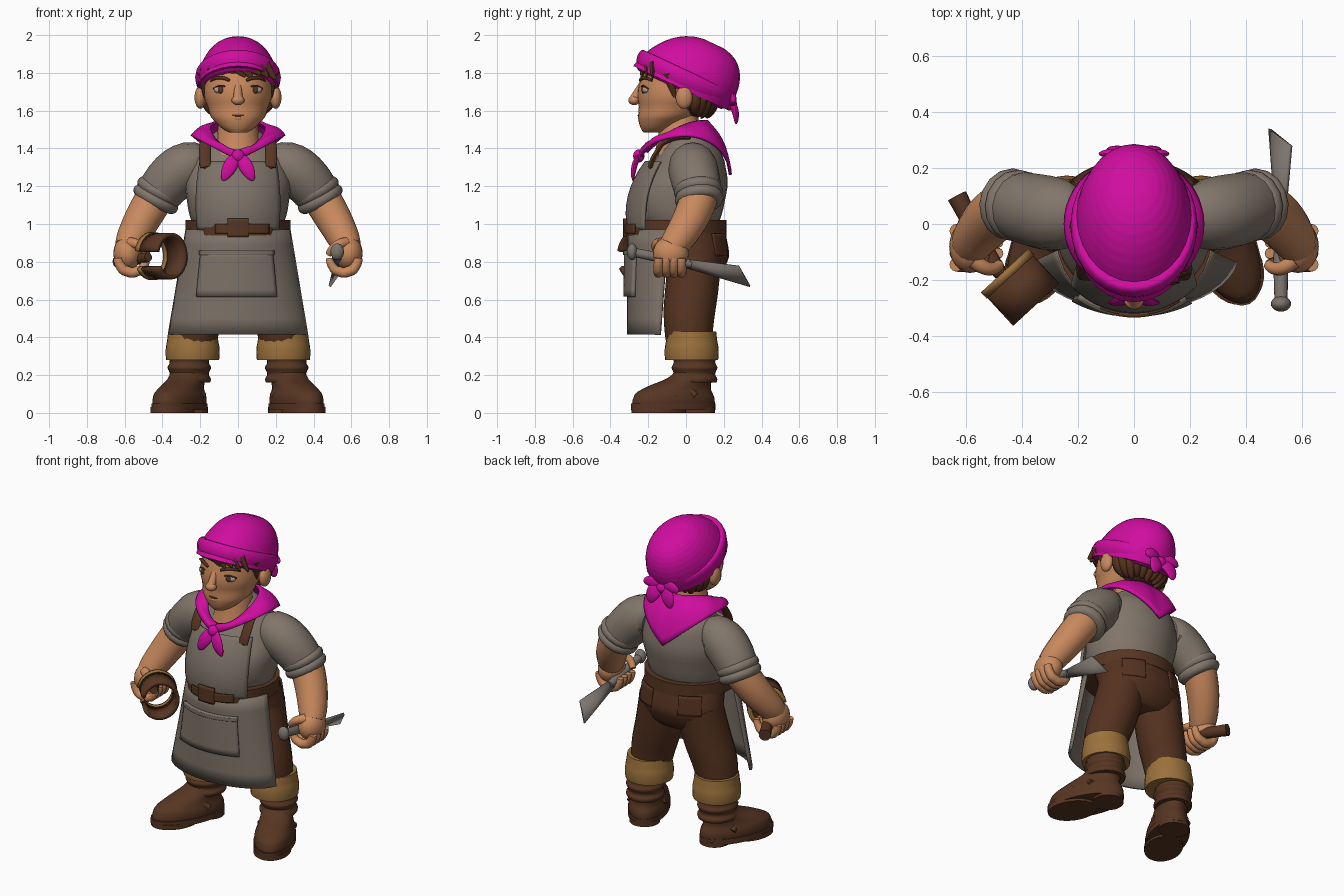
import bpy, bmesh
from math import sin, cos, pi, radians, sqrt
from mathutils import Vector

cube = bpy.data.objects.get("Cube")
if cube:
    bpy.data.objects.remove(cube)


def material(name, *color):
    mat = bpy.data.materials.new(name)
    mat.use_nodes = True
    mat.diffuse_color = (*color, 1)
    shader = next(node for node in mat.node_tree.nodes if node.type == "BSDF_PRINCIPLED")
    shader.inputs["Base Color"].default_value = (*color, 1)
    return mat


magenta = material("magenta cloth", .63, .004, .35)
skin = material("skin", .58, .25, .11)
shirt = material("shirt grey", .22, .18, .145)
canvas = material("apron grey", .2, .166, .135)
leather = material("leather brown", .095, .036, .016)
wool = material("trouser brown", .09, .032, .014)
tan = material("tan lining", .33, .165, .045)
hair = material("hair brown", .09, .03, .012)
steel = material("steel grey", .2, .17, .15)
white = material("eye white", .45, .36, .3)
X, Y, Z = (Vector(axis) for axis in ((1, 0, 0), (0, 1, 0), (0, 0, 1)))
parts = []


def smooth(points, steps=5):
    """Points along a smooth curve through the given ones."""
    points = [Vector(p) for p in points]
    curve = [points[0]]
    for i, (b, c) in enumerate(zip(points, points[1:])):
        a, d = points[max(i - 1, 0)], points[min(i + 2, len(points) - 1)]
        for t in (step / steps for step in range(1, steps + 1)):
            enter, leave = b + (c - a) * t / 2, c + (d - b) * (t - 1) / 2
            ease = t * t * (3 - 2 * t)
            curve.append(enter.lerp(leave, ease))
    return curve


def surface(name, mat, rows, thick=0):
    """Skin rows of points: a thickened open sheet, or a closed capped body."""
    bm = bmesh.new()
    rows = [[bm.verts.new(p) for p in row] for row in rows]
    count = len(rows[0])
    for a, b in zip(rows, rows[1:]):
        for i in range(count - 1 if thick else count):
            j = (i + 1) % count
            bm.faces.new((a[i], a[j], b[j], b[i]))
    if not thick:
        bm.faces.new(rows[0])
        bm.faces.new(rows[-1])
    bmesh.ops.recalc_face_normals(bm, faces=bm.faces)
    mesh = bpy.data.meshes.new(name)
    bm.to_mesh(mesh)
    bm.free()
    mesh.materials.append(mat)
    obj = bpy.data.objects.new(name, mesh)
    bpy.context.collection.objects.link(obj)
    if thick:
        solid = obj.modifiers.new("thickness", "SOLIDIFY")
        solid.thickness, solid.offset = thick, 0
    parts.append(obj)
    return obj


def loft(name, mat, rings, cx=0, count=28):
    """Stack of level ovals given as (z, centre y, x radius, y radius)."""
    turns = [2 * pi * i / count for i in range(count)]
    return surface(name, mat, [[(cx + rx * sin(a), cy - ry * cos(a), z) for a in turns]
                               for z, cy, rx, ry in smooth(rings)])


def wrap(name, mat, rings, start, end, thick, count=20):
    """Panel round part of a loft; angles in degrees, with the front at zero."""
    turns = [radians(start + (end - start) * i / count) for i in range(count + 1)]
    surface(name, mat, [[(rx * sin(a), cy - ry * cos(a), z) for a in turns]
                        for z, cy, rx, ry in smooth(rings)], thick)


def tube(name, mat, path, radius, end=None, bulge=0, flat=1, across=Y, count=16):
    """Sweep an oval along a smooth path."""
    path, rings = smooth(path), []
    last = len(path) - 1
    end = radius if end is None else end
    for i, p in enumerate(path):
        t = i / last
        r = radius + (end - radius) * t + bulge * sin(pi * t)
        along = path[min(i + 1, last)] - path[max(i - 1, 0)]
        u = along.cross(across).normalized()
        v = along.cross(u).normalized() * flat
        rings.append([p + (u * cos(a) + v * sin(a)) * r
                      for a in (2 * pi * k / count for k in range(count))])
    return surface(name, mat, rings)


def ball(name, mat, at, size):
    bpy.ops.mesh.primitive_uv_sphere_add(segments=24, ring_count=12, location=at)
    obj = bpy.context.object
    obj.name, obj.scale = name, size
    obj.data.materials.append(mat)
    parts.append(obj)


# Head, neck and face
loft("head", skin, [(1.485, -.17, .05, .055), (1.54, -.13, .12, .12), (1.62, -.08, .16, .17),
                    (1.74, -.05, .18, .2), (1.9, -.03, .15, .16)])
tube("neck", skin, [(0, -.04, 1.36), (0, -.03, 1.6)], .13, .09)
tube("nose_bridge", skin, [(0, -.23, 1.74), (0, -.275, 1.66)], .018, .026)
ball("nose_tip", skin, (0, -.275, 1.655), (.034, .03, .026))
tube("mouth", hair, [(-.06, -.228, 1.58), (0, -.25, 1.575), (.06, -.228, 1.58)], .002, bulge=.004)
ball("lower_lip", skin, (0, -.24, 1.56), (.03, .015, .012))

# Hair with fringe and nape tufts
ball("hair_back", hair, (0, .03, 1.71), (.182, .14, .15))
for i in range(9):
    x = i * .04 - .18
    front = Vector((x, -.035 - sqrt(.04 - x * x), 1.84))
    tip = front + X * .06 - Z * (.05 + .012 * (i % 3))
    tube("fringe_tuft", hair, [front, tip], .035, .006, flat=.5)
for i in range(11):
    a = radians(100 + i * 16)
    out = Vector((sin(a), -cos(a) * .7, 0))
    root = Vector((0, .03, 1.7)) + out * .16
    tube("nape_tuft", hair, [root, root - Z * .07, root - out * .05 - Z * (.12 + .01 * (i % 3))],
         .035, .005, bulge=.01)

# Headscarf: slouching cap, turned-up band and knot
arc = [i / 12 * pi / 2 for i in range(12)]
scarf = [loft("headscarf_cap", magenta, [(.29 * sin(a), .06 * sin(a), .215 * cos(a) ** .8, .275 * cos(a) ** .8)
                                         for a in arc]),
         loft("headscarf_band", magenta, [(-.01, 0, .19, .24), (.02, 0, .216, .266),
                                          (.08, 0, .224, .276), (.1, 0, .2, .255)])]
for obj in scarf:
    obj.location, obj.rotation_euler.x = (0, -.03, 1.72), radians(-25)
ball("headscarf_knot", magenta, (0, .235, 1.635), (.04, .035, .035))


# Neckerchief: a square of cloth folded over the shoulders, pointed at the back
def drape(a, v):
    s, c = sin(a), cos(a)
    inner = Vector((.145 * s, .155 * c - .045, 1.465 + .08 * c + .04 * s * s))
    point = 1 - abs(s)
    outer = Vector((.245 * s, .235 * c, 1.465 - point * (.205 if c > 0 else .125)))
    swell = Vector((.01 * s, .02 * c, .016 + .004 * sin(a * 9)))
    return inner.lerp(outer, v) + swell * sin(pi * v)


surface("neckerchief", magenta, [[drape(pi * i / 24, v / 8) for i in range(-24, 25)] for v in range(9)], .016)
ball("neckerchief_knot", magenta, (0, -.25, 1.36), (.035, .03, .035))

# Shirt body
loft("shirt_body", shirt, [(.98, -.03, .23, .19), (1.12, -.04, .27, .245), (1.3, .01, .26, .2),
                           (1.43, .02, .18, .13), (1.5, 0, .1, .1)])

# Apron with bib and pocket
waist, hem = (.97, -.05, .275, .25), (.415, -.1, .37, .205)
wrap("apron_bib", canvas, [(1.33, 0, .26, .21), (1.15, -.035, .285, .265), waist], -50, 50, .016)
wrap("apron_skirt", canvas, [waist, hem], -80, 80, .016)
pocket_top, pocket_low = (.86, -.05, .305, .265), (.615, -.08, .345, .24)
wrap("apron_pocket", canvas, [pocket_top, pocket_low], -39, 36, .024)
wrap("pocket_hem", canvas, [pocket_top, Vector(pocket_top) - Vector((.025, 0, 0, 0))], -40, 37, .035)

# Trouser seat, belt and buckle
loft("trouser_seat", wool, [(1.03, -.04, .24, .215), (.9, .03, .265, .19), (.78, .04, .26, .17), (.7, .03, .2, .12)])
loft("belt", leather, [(z, -.05, .277, .265) for z in (.94, 1.02)])
wrap("belt_loose_end", leather, [(z, -.05, .283, .272) for z in (.95, 1)], -25, 35, .012)
wrap("buckle", leather, [(z, -.05, .288, .275) for z in (.93, 1.03)], -11, 11, .018)

# Everything that comes in pairs
for side, s in (("left", 1), ("right", -1)):
    def pair(name, mat, path, *radii, **options):
        return tube(f"{side}_{name}", mat, [(s * x, y, z) for x, y, z in path], *radii, **options)

    def dot(name, mat, x, y, z, *size):
        ball(f"{side}_{name}", mat, (s * x, y, z), size)

    # Face details
    dot("ear", skin, .2, -.01, 1.67, .03, .045, .06)
    dot("eye", white, .09, -.21, 1.71, .038, .022, .021)
    dot("iris", leather, .088, -.225, 1.71, .02, .012, .02)
    pair("eyelid", hair, [(.05, -.23, 1.715), (.09, -.23, 1.733), (.13, -.2, 1.715)], .004)
    pair("eyebrow", hair, [(.045, -.243, 1.76), (.1, -.22, 1.775), (.145, -.18, 1.757)], .007, .004, bulge=.004)
    pair("sideburn", hair, [(.175, -.09, 1.8), (.175, -.06, 1.67)], .04, .006)

    # Scarf tails
    pair("headscarf_tail", magenta, [(.01, .235, 1.64), (.05, .26, 1.6), (.07, .265, 1.53)], .02, .01, bulge=.03, flat=.4)
    pair("headscarf_bow", magenta, [(.01, .235, 1.64), (.07, .25, 1.66), (.12, .25, 1.64)], .02, .01, bulge=.02, flat=.5)
    pair("neckerchief_tail", magenta, [(.01, -.25, 1.36), (.045, -.275, 1.3), (.08, -.28, 1.23)],
         .018, .006, bulge=.025, flat=.4)

    # Apron strap
    pair("apron_strap", leather, [(.17, -.19, 1.3), (.175, -.155, 1.38), (.165, -.085, 1.445), (.15, .02, 1.46)],
         .013, flat=2.4, across=X)
    dot("strap_button", leather, .17, -.185, 1.3, .014, .01, .014)

    # Sleeve with rolled cuffs, then forearm
    pair("sleeve", shirt, [(.2, .04, 1.31), (.31, .04, 1.28), (.44, .075, 1.13)], .1, .11, bulge=.028)
    for k in range(2):
        roll = Vector((.4, .062, 1.2)) + Vector((.02, .005, -.04)) * k
        pair("cuff_roll", shirt, [roll, roll + Vector((.03, .005, -.055))], .11, bulge=.02)
    pair("forearm", skin, [(.42, .075, 1.17), (.51, .02, 1.02), (.585, -.08, .87)], .1, .07, bulge=.01)

    # Fist
    dot("fist", skin, .585, -.08, .845, .075, .095, .09)
    for k in range(4):
        curl = [Vector((.56, k * .04 - .145, .82)) + (X * cos(a) - Z * sin(a)) * .075
                for a in (pi * step / 5 for step in range(6))]
        pair("finger", skin, curl, .024, .018, bulge=.006)
    pair("thumb", skin, [(.57, -.13, .9), (.52, -.16, .885), (.48, -.145, .84)], .03, .018)

    # Trouser leg, back pocket and turned-up cuff
    pair("trouser_leg", wool, [(.13, .05, .84), (.17, .03, .65), (.22, .015, .48), (.235, .02, .36)],
         .14, .115, bulge=.01)
    wrap(f"{side}_back_pocket", wool, [(.95, .01, .265, .21), (.83, .04, .275, .187)], 180 - 20 * s, 180 - 52 * s, .012)
    loft(f"{side}_trouser_cuff", tan, [(.28 + .05 * i, .03, r, r) for i, r in enumerate((.14, .143, .136, .13))], s * .24)

    # Boot, built along its own axis and toed out
    boot = [loft(f"{side}_boot_foot", leather, [(.03, -.12, .11, .23), (.08, -.12, .115, .23),
                                                (.13, -.1, .1, .19), (.18, -.03, .095, .13), (.22, 0, .1, .11)]),
            loft(f"{side}_boot_shaft", leather, [(.16 + .02 * i, 0, r, r + .01) for i, r in
                                                 enumerate(.107 + .006 * sin(2 * k) for k in range(9))]),
            loft(f"{side}_boot_sole", leather, [(z, -.125, .12, .24) for z in (.015, .05)]),
            loft(f"{side}_boot_heel", leather, [(z, .02, .09, .09) for z in (0, .03)]),
            loft(f"{side}_boot_tread", leather, [(z, -.21, .11, .15) for z in (0, .03)]),
            tube(f"{side}_toe_seam", leather, [(-.1, -.15, .08), (0, -.19, .135), (.1, -.15, .08)], .016),
            tube(f"{side}_instep_strap", leather, [(-.1, -.04, .09), (0, -.13, .17), (.1, -.04, .09)], .02)]
    for obj in boot:
        obj.location, obj.rotation_euler.z = (s * .258, .045, 0), s * radians(25)

# Chisel in the left hand
tube("chisel_handle", steel, [(.525, -.29, .853), (.523, .03, .788)], .022, bulge=.004, across=X)
ball("chisel_pommel", steel, (.525, -.285, .853), (.036, .028, .044))
surface("chisel_blade", steel, [[(.535, 0, .81), (.56, .28, .775)], [(.51, 0, .77), (.485, .34, .67)]], .014)

# Open wooden hoop, tan along its rear rim, with a handle in the right hand
middle, axle, width = Vector((-.405, -.23, .83)), Vector((.68, -.74, 0)), Vector((.74, .68, 0))
for name, mat, radius, thick, depths in (("hoop", leather, .102, .022, (-.06, .08)),
                                         ("hoop_rim", tan, .103, .028, (-.085, -.055))):
    turns = [(i / 28 - .47) * 5.5 for i in range(29)]
    surface(name, mat, [[middle + axle * depth + (width * cos(a) + Z * 1.1 * sin(a)) * radius for a in turns]
                        for depth in depths], thick)
tube("hoop_handle", leather, [(-.632, .1, .8), (-.53, -.09, .815), (-.475, -.18, .825)], .036, .024, across=X)

# Shading
bpy.ops.object.select_all(action="DESELECT")
for obj in parts:
    obj.select_set(True)
bpy.context.view_layer.objects.active = parts[0]
bpy.ops.object.shade_smooth_by_angle(angle=radians(40))
